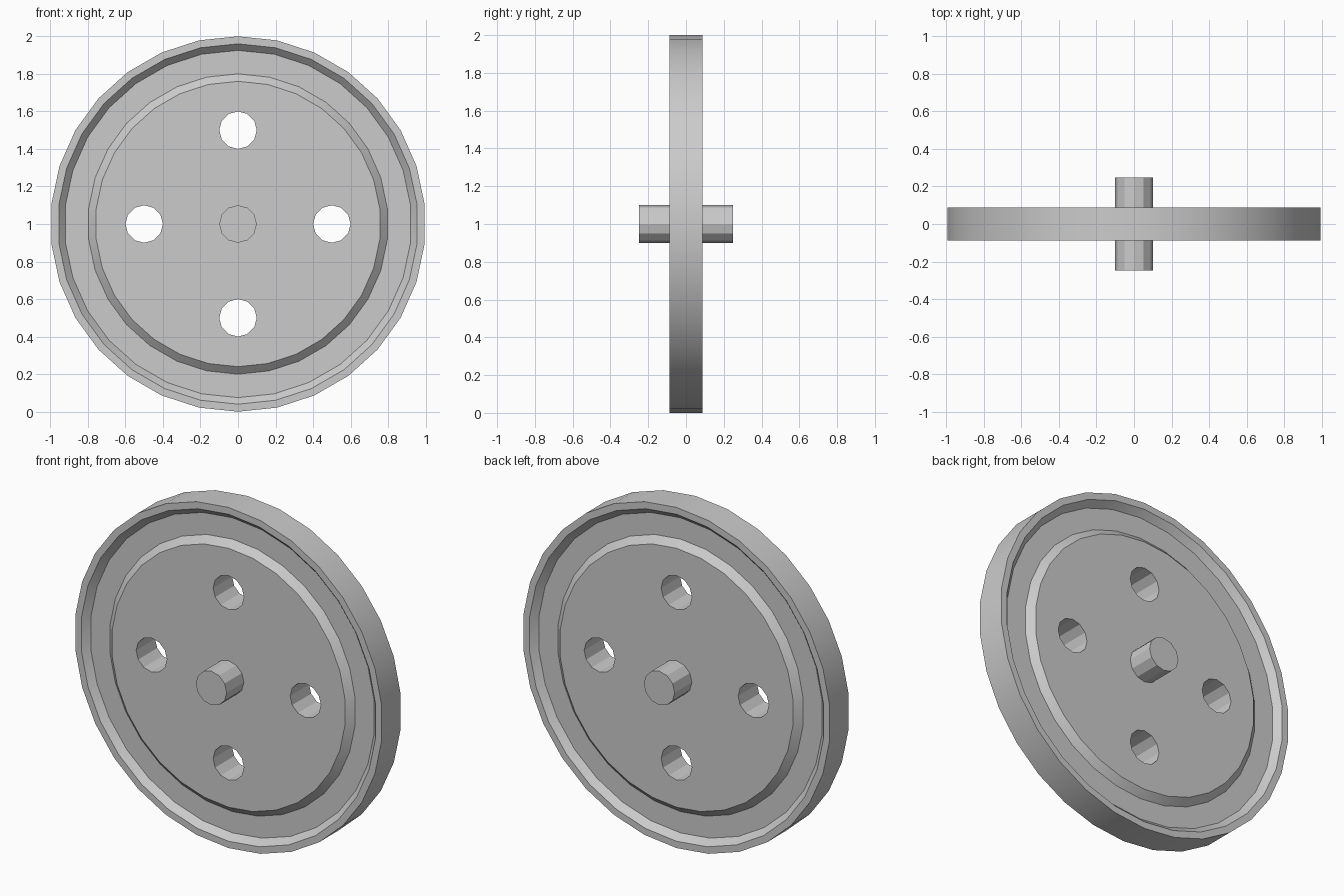
import bpy
import bmesh
from math import sin, cos, pi, radians

if "Cube" in bpy.data.objects:
    bpy.data.objects.remove(bpy.data.objects["Cube"], do_unlink=True)

CENTRE_Z = 1.0
HALF_WIDTH = 0.088
GROOVE_DEPTH = 0.037

grey = bpy.data.materials.new("plain grey")
grey.use_nodes = True
grey.diffuse_color = (0.6, 0.6, 0.6, 1)
grey.node_tree.nodes["Principled BSDF"].inputs["Base Color"].default_value = (0.6, 0.6, 0.6, 1)


def lathe(name, profile, sides, x=0.0, z=CENTRE_Z):
    """Turn (radius, y) points around a y axis and cap both ends."""
    bm = bmesh.new()
    rings = []
    for r, y in profile:
        angles = [2 * pi * i / sides for i in range(sides)]
        rings.append([bm.verts.new((x + r * sin(a), y, z + r * cos(a))) for a in angles])
    for a, b in zip(rings, rings[1:]):
        for i in range(sides):
            j = (i + 1) % sides
            bm.faces.new((a[i], a[j], b[j], b[i]))
    bm.faces.new(rings[0])
    bm.faces.new(rings[-1])
    bmesh.ops.recalc_face_normals(bm, faces=bm.faces)
    mesh = bpy.data.meshes.new(name)
    bm.to_mesh(mesh)
    bm.free()
    mesh.materials.append(grey)
    obj = bpy.data.objects.new(name, mesh)
    bpy.context.collection.objects.link(obj)
    return obj


def activate(obj):
    bpy.ops.object.select_all(action='DESELECT')
    obj.select_set(True)
    bpy.context.view_layer.objects.active = obj


# Wheel disc: raised hub plate, chamfered ring groove and rim, same on both sides
floor = HALF_WIDTH - GROOVE_DEPTH
side = [(0.76, HALF_WIDTH), (0.80, floor), (0.925, floor),
        (0.96, HALF_WIDTH), (1.0, HALF_WIDTH)]
profile = [(r, -y) for r, y in side] + side[::-1]
wheel = lathe("wheel_disc", profile, 30)

# Four round holes through the hub plate
for k in range(4):
    a = k * pi / 2
    cutter = lathe("hole_cutter", [(0.1, -0.2), (0.1, 0.2)], 12,
                   0.5 * sin(a), CENTRE_Z + 0.5 * cos(a))
    cutter.hide_render = True
    activate(wheel)
    cut = wheel.modifiers.new("hole", 'BOOLEAN')
    cut.operation = 'DIFFERENCE'
    cut.solver = 'EXACT'
    cut.object = cutter
    bpy.ops.object.modifier_apply(modifier=cut.name)
    bpy.data.objects.remove(cutter, do_unlink=True)

activate(wheel)
bpy.ops.object.shade_smooth_by_angle(angle=radians(20))

# Axle stub through the middle
lathe("axle", [(0.1, -0.248), (0.1, 0.248)], 12)
